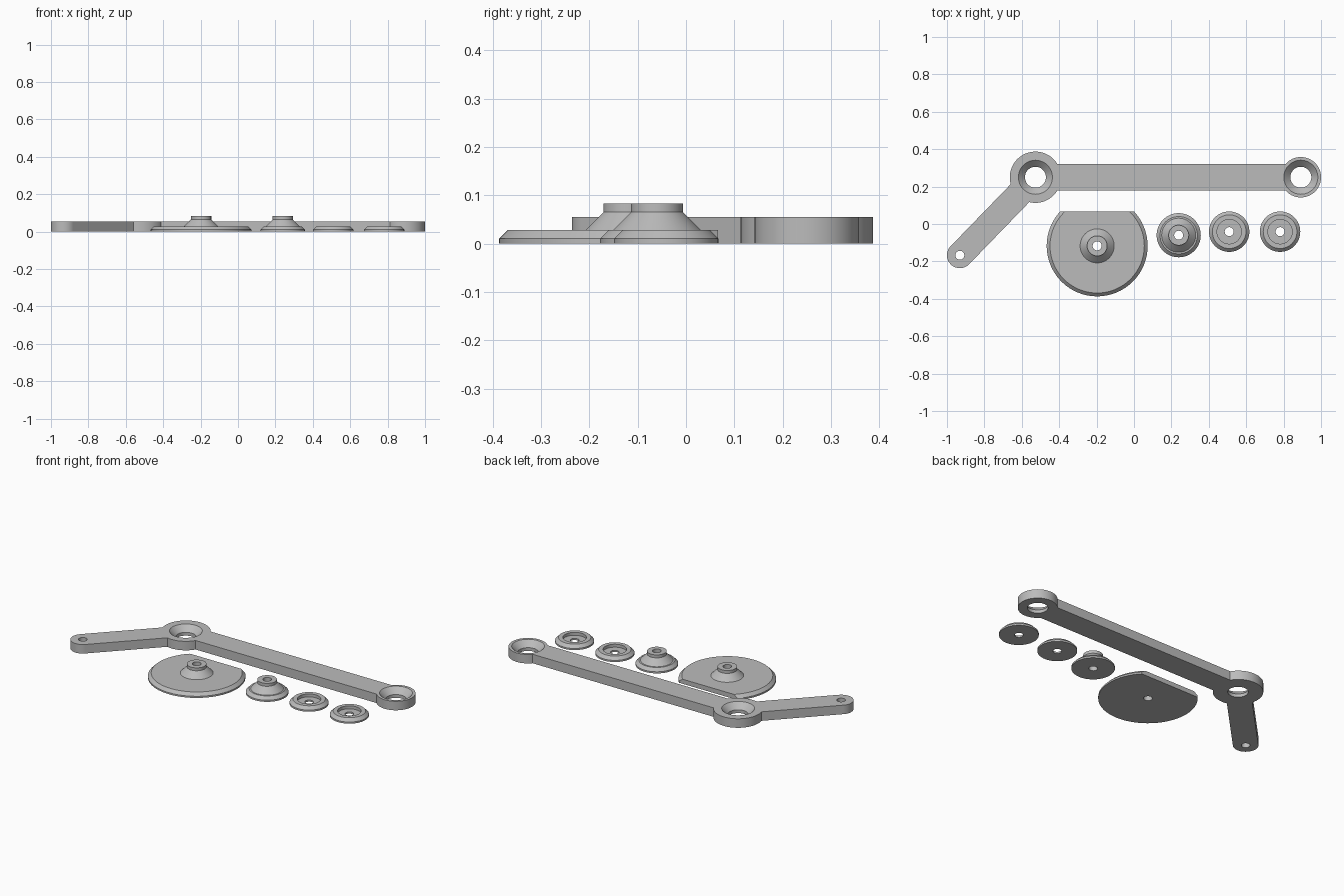
import bpy
import bmesh
from math import cos, sin, tau, atan2, hypot

cube = bpy.data.objects.get("Cube")
if cube:
    bpy.data.objects.remove(cube, do_unlink=True)

SEG = 64
ARM_H, PLATE_H, RIM_H, TOP_H = 0.055, 0.028, 0.01, 0.083
PIN = 0.024

grey = bpy.data.materials.new("plain grey")
grey.use_nodes = True
color = (0.5, 0.5, 0.5, 1)
grey.diffuse_color = color
grey.node_tree.nodes["Principled BSDF"].inputs["Base Color"].default_value = color


def finish(name, bm, location=(0, 0, 0)):
    bmesh.ops.recalc_face_normals(bm, faces=bm.faces)
    mesh = bpy.data.meshes.new(name)
    bm.to_mesh(mesh)
    bm.free()
    mesh.materials.append(grey)
    obj = bpy.data.objects.new(name, mesh)
    obj.location = location
    bpy.context.collection.objects.link(obj)
    return obj


def smooth(obj):
    bpy.ops.object.select_all(action="DESELECT")
    obj.select_set(True)
    bpy.context.view_layer.objects.active = obj
    bpy.ops.object.shade_smooth_by_angle(angle=0.5)


def turned(name, profile, x, y, flat=None):
    """Revolve a closed (radius, z) profile; flat trims everything beyond that y."""
    bm = bmesh.new()
    rings = [[bm.verts.new((r * cos(tau * i / SEG), r * sin(tau * i / SEG), z))
              for i in range(SEG)] for r, z in profile]
    for a, b in zip(rings, rings[1:] + rings[:1]):
        for i in range(SEG):
            j = (i + 1) % SEG
            bm.faces.new((a[i], a[j], b[j], b[i]))
    if flat is not None:
        geom = bm.verts[:] + bm.edges[:] + bm.faces[:]
        cut = bmesh.ops.bisect_plane(bm, geom=geom, plane_co=(0, flat - y, 0),
                                     plane_no=(0, 1, 0), clear_outer=True)
        edges = [e for e in cut["geom_cut"] if isinstance(e, bmesh.types.BMEdge)]
        bmesh.ops.edgeloop_fill(bm, edges=edges)
    return finish(name, bm, (x, y, 0))


def solid(name, points, z0, z1):
    """Extrude a flat outline between two heights."""
    bm = bmesh.new()
    face = bm.faces.new([bm.verts.new((x, y, z0)) for x, y in points])
    top = bmesh.ops.extrude_face_region(bm, geom=[face])
    moved = [v for v in top["geom"] if isinstance(v, bmesh.types.BMVert)]
    bmesh.ops.translate(bm, verts=moved, vec=(0, 0, z1 - z0))
    return finish(name, bm)


def disc(center, r):
    return [(center[0] + r * cos(tau * i / SEG), center[1] + r * sin(tau * i / SEG))
            for i in range(SEG)]


def bar(a, b, half):
    dx, dy = b[0] - a[0], b[1] - a[1]
    nx, ny = -dy / hypot(dx, dy) * half, dx / hypot(dx, dy) * half
    return [(a[0] + nx, a[1] + ny), (a[0] - nx, a[1] - ny),
            (b[0] - nx, b[1] - ny), (b[0] + nx, b[1] + ny)]


def combine(target, tool, operation):
    mod = target.modifiers.new("join", "BOOLEAN")
    mod.operation, mod.solver, mod.object = operation, "EXACT", tool
    bpy.ops.object.select_all(action="DESELECT")
    target.select_set(True)
    bpy.context.view_layer.objects.active = target
    bpy.ops.object.modifier_apply(modifier=mod.name)
    bpy.data.objects.remove(tool, do_unlink=True)


# Bent arm: elbow hub, long bar with round end, short bar with pin hole
elbow, far_end, tip = (-0.527, 0.25), (0.892, 0.25), (-0.931, -0.167)
arm = solid("bent_arm", disc(elbow, 0.137), 0, ARM_H)
for outline in (bar(elbow, far_end, 0.072), disc(far_end, 0.108),
                bar(elbow, tip, 0.069), disc(tip, 0.069)):
    combine(arm, solid("arm_piece", outline, 0, ARM_H), "UNION")

# Conical seats and through holes
for x, y in (elbow, far_end):
    seat = [(0.001, -0.02), (0.056, -0.02), (0.056, 0.02),
            (0.091, ARM_H), (0.091, 0.08), (0.001, 0.08)]
    bm = bmesh.new()
    rings = [[bm.verts.new((r * cos(tau * i / SEG), r * sin(tau * i / SEG), z))
              for i in range(SEG)] for r, z in seat[1:-1]]
    for a, b in zip(rings, rings[1:]):
        for i in range(SEG):
            j = (i + 1) % SEG
            bm.faces.new((a[i], a[j], b[j], b[i]))
    bm.faces.new(rings[0])
    bm.faces.new(rings[-1])
    combine(arm, finish("seat_cutter", bm, (x, y, 0)), "DIFFERENCE")
combine(arm, solid("pin_cutter", disc(tip, PIN), -0.02, 0.08), "DIFFERENCE")
smooth(arm)


# Plates with a conical boss: one wide and trimmed, one small
def boss_profile(r):
    return [(PIN, 0), (r, 0), (r, RIM_H), (r - 0.018, PLATE_H), (0.091, PLATE_H),
            (0.054, 0.065), (0.054, TOP_H), (PIN, TOP_H)]


smooth(turned("trimmed_plate", boss_profile(0.27), -0.197, -0.117, flat=0.066))
smooth(turned("small_boss_plate", boss_profile(0.118), 0.239, -0.06))

# Recessed caps
cap = [(PIN, 0), (0.108, 0), (0.108, RIM_H), (0.09, PLATE_H),
       (0.065, PLATE_H), (0.065, RIM_H), (PIN, RIM_H)]
for name, x in (("inner_cap", 0.509), ("outer_cap", 0.781)):
    smooth(turned(name, cap, x, -0.041))
